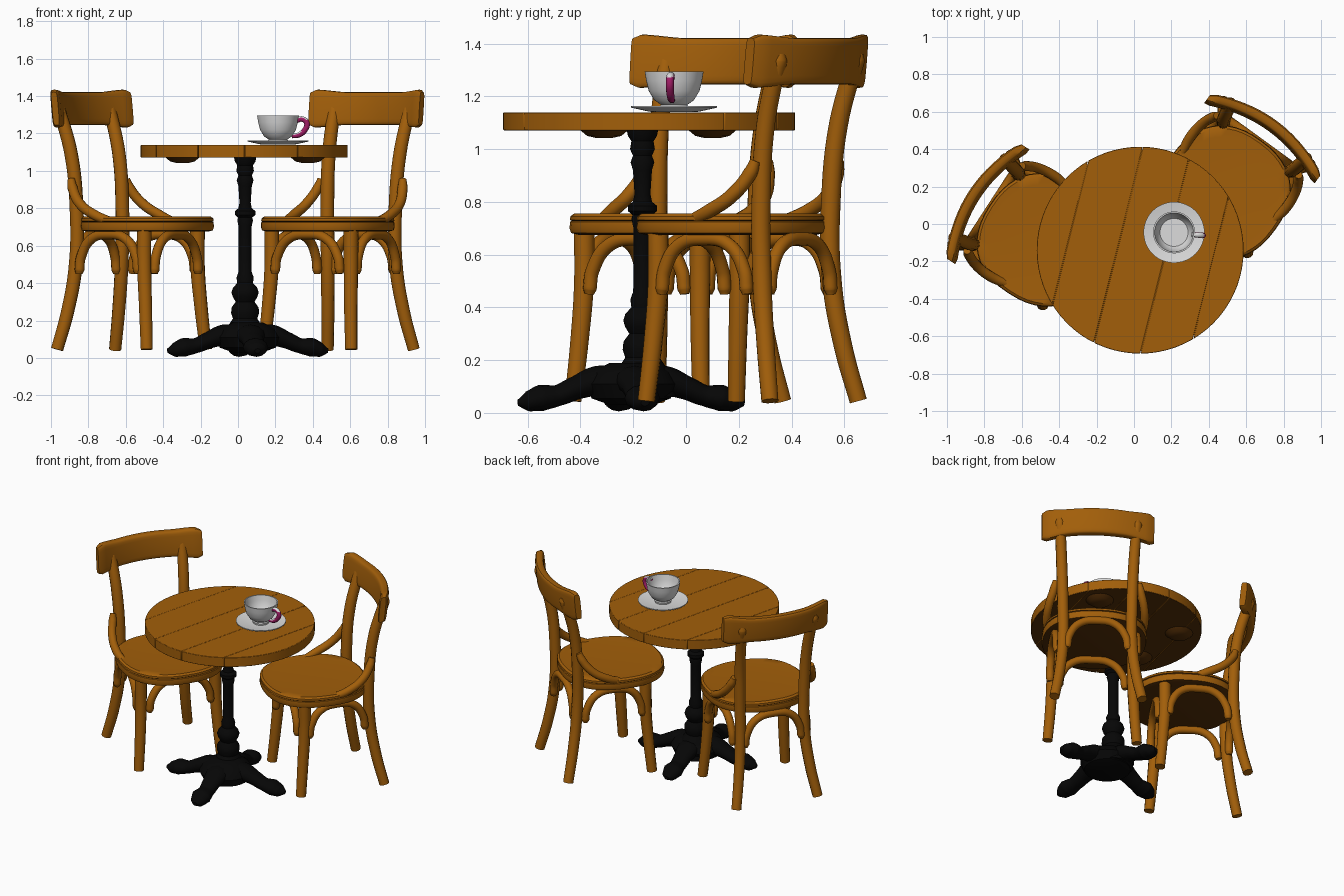
import bpy, bmesh, math
from mathutils import Vector, Matrix

if "Cube" in bpy.data.objects:
    bpy.data.objects.remove(bpy.data.objects["Cube"])

def material(name, c):
    m = bpy.data.materials.new(name)
    m.diffuse_color = (*c, 1)
    m.use_nodes = True
    m.node_tree.nodes["Principled BSDF"].inputs["Base Color"].default_value = m.diffuse_color
    return m

WOOD = material("honey_wood", (0.36, 0.113, 0.003))
RAW = material("dark_brown_underside", (0.09, 0.028, 0.002))
IRON = material("black_iron", (0.002, 0.002, 0.002))
CHINA = material("white_china", (0.72, 0.72, 0.72))
PINK = material("dark_pink", (0.35, 0.012, 0.13))

def finish(name, me, mat, M=Matrix(), angle=40):
    me.materials.clear()
    me.materials.append(mat)
    for p in me.polygons:
        p.use_smooth = True
        p.material_index = 0
    me.set_sharp_from_angle(angle=math.radians(angle))
    ob = bpy.data.objects.new(name, me)
    bpy.context.collection.objects.link(ob)
    ob.matrix_world = M
    return ob

def second_colour(ob, mat, rule):
    """Give a second material to the faces that meet the rule."""
    ob.data.materials.append(mat)
    for p in ob.data.polygons:
        if rule(p):
            p.material_index = 1

def loft(name, rings, mat, M=Matrix(), angle=40):
    """Skin a list of closed rings and cap both ends."""
    bm = bmesh.new()
    vs = [[bm.verts.new(p) for p in r] for r in rings]
    n = len(vs[0])
    for a, b in zip(vs, vs[1:]):
        for i in range(n):
            bm.faces.new((a[i], a[(i + 1) % n], b[(i + 1) % n], b[i]))
    bm.faces.new(vs[0][::-1])
    bm.faces.new(vs[-1])
    bmesh.ops.recalc_face_normals(bm, faces=bm.faces)
    me = bpy.data.meshes.new(name)
    bm.to_mesh(me)
    bm.free()
    return finish(name, me, mat, M, angle)

def oval(rx, ry, z, e=2.0, n=48):
    """Superellipse ring at height z."""
    f = lambda t: math.copysign(abs(t) ** (2 / e), t)
    return [Vector((rx * f(math.cos(2 * math.pi * i / n)),
                    ry * f(math.sin(2 * math.pi * i / n)), z)) for i in range(n)]

def lathe(name, profile, mat, M, n=48):
    return loft(name, [oval(r, r, z, 2, n) for r, z in profile], mat, M)

def tube(name, pts, mat, M=Matrix()):
    """Smooth rod through (x, y, z, radius) points."""
    cu = bpy.data.curves.new(name, 'CURVE')
    cu.dimensions = '3D'
    cu.bevel_depth = 1
    cu.bevel_resolution = 4
    cu.resolution_u = 8
    cu.use_fill_caps = True
    sp = cu.splines.new('BEZIER')
    sp.bezier_points.add(len(pts) - 1)
    for bp, p in zip(sp.bezier_points, pts):
        bp.co = p[:3]
        bp.radius = p[3]
        bp.handle_left_type = bp.handle_right_type = 'AUTO'
    tmp = bpy.data.objects.new("tmp", cu)
    bpy.context.collection.objects.link(tmp)
    dg = bpy.context.evaluated_depsgraph_get()
    me = bpy.data.meshes.new_from_object(tmp.evaluated_get(dg))
    bpy.data.objects.remove(tmp)
    return finish(name, me, mat, M, 50)

def chair(tag, x, y, deg):
    M = Matrix.Translation((x, y, 0)) @ Matrix.Rotation(math.radians(deg), 4, 'Z')
    # seat with a soft rim and a raw underside
    prof = [(.31, .675), (.335, .682), (.341, .70), (.339, .724), (.334, .728),
            (.339, .732), (.338, .745), (.325, .755), (.28, .752)]
    seat = loft(tag + "_seat", [oval(r, r, z, 2.35) for r, z in prof], WOOD, M)
    second_colour(seat, RAW, lambda p: p.normal.z < -.5)
    # curved backrest board with flared, rounded ends
    rings = []
    for i in range(25):
        s = -1 + i / 12
        a = abs(s)
        h = .088 + .014 * max(0, 1 - abs(a - .9) / .35)
        t = .03
        if a > .95:
            h, t = .088, .02
        ring = []
        for p in oval(t, h, 0, 5, 20):
            v = .35 + .09 * (1 - s * s) + p.x + p.y * .1
            ring.append(Vector((.365 * s, v, 1.333 + p.y)))
        rings.append(ring)
    loft(tag + "_backrest", rings, WOOD, M)
    for s, side in ((-1, "left"), (1, "right")):
        # back leg and post in one bent rod
        tube(f"{tag}_back_leg_{side}", [
            (s * .285, .39, .045, .033), (s * .25, .345, .25, .035),
            (s * .225, .31, .5, .037), (s * .225, .305, .8, .037),
            (s * .235, .335, 1.1, .036), (s * .25, .405, 1.34, .034),
            (s * .252, .411, 1.365, .022)], WOOD, M)
        # front leg
        tube(f"{tag}_front_leg_{side}", [
            (s * .29, -.185, .045, .033), (s * .272, -.165, .28, .036),
            (s * .262, -.15, .5, .039), (s * .262, -.15, .69, .04)], WOOD, M)
        # bent bracket from seat to post
        tube(f"{tag}_bracket_{side}", [
            (s * .305, .04, .73, .024), (s * .318, .13, .765, .027),
            (s * .308, .23, .825, .027), (s * .28, .295, .91, .027),
            (s * .27, .31, .955, .02)], WOOD, M)
    # inverted U hoops between neighbouring legs
    corners = [Vector((-.245, -.15)), Vector((.245, -.15)),
               Vector((.225, .29)), Vector((-.225, .29))]
    for i, side in enumerate(("front", "right", "back", "left")):
        a, b = corners[i], corners[(i + 1) % 4]
        d = (b - a).normalized()
        out = Vector((d.y, -d.x)) * .035
        path = [(.06, .45, .018), (.065, .47, .026), (.09, .54, .026), (.24, .635, .026),
                (.5, .66, .026), (.76, .635, .026), (.91, .54, .026), (.935, .47, .026),
                (.94, .45, .018)]
        tube(f"{tag}_hoop_{side}",
             [(*(a.lerp(b, t) + out), z, r) for t, z, r in path], WOOD, M)

chair("left_chair", -.485, -.085, 57)
chair("right_chair", .48, .17, -36)

# table top: planks cut from a disc, over a core that leaves shallow seams
TX, TY = .033, -.14
T = Matrix.Translation((TX, TY, 0))
nrm = Vector((math.cos(math.radians(-14)), math.sin(math.radians(-14)), 0))
cuts = [-.6, -.385, -.12, .135, .39, .6]
for k, (lo, hi) in enumerate(zip(cuts, cuts[1:])):
    bm = bmesh.new()
    bmesh.ops.create_cone(bm, cap_ends=True, segments=72, radius1=.553, radius2=.553,
                          depth=.068, matrix=Matrix.Translation((0, 0, 1.105)))
    for off, sign in ((lo + .0015, -1), (hi - .0015, 1)):
        res = bmesh.ops.bisect_plane(
            bm, geom=bm.verts[:] + bm.edges[:] + bm.faces[:], plane_co=nrm * off,
            plane_no=nrm * sign, clear_outer=True)
        edges = [g for g in res["geom_cut"] if isinstance(g, bmesh.types.BMEdge)]
        if edges:
            bmesh.ops.holes_fill(bm, edges=edges, sides=0)
    me = bpy.data.meshes.new("plank")
    bm.to_mesh(me)
    bm.free()
    ob = finish(f"table_plank_{k + 1}", me, WOOD, T, 30)
    second_colour(ob, RAW, lambda p: p.normal.z < -.5)
    bev = ob.modifiers.new("soft_edge", 'BEVEL')
    bev.width = .003
    bev.segments = 2
    bev.limit_method = 'ANGLE'
lathe("table_core", [(.54, 1.075), (.54, 1.1375)], WOOD, T, 72)
# low pads under the top
for i, (px, py) in enumerate(((-.33, -.17), (.34, -.17), (-.33, .24), (.34, .24))):
    lathe(f"underside_pad_{i + 1}", [(.03, 1.042), (.065, 1.05), (.095, 1.075)], RAW,
          Matrix.Translation((TX + px, TY + py, 0)), 20)

# turned iron column
lathe("column", [
    (.13, .06), (.12, .13), (.085, .18), (.065, .21), (.075, .24), (.072, .27),
    (.05, .30), (.065, .325), (.073, .35), (.065, .375), (.042, .40), (.046, .43),
    (.035, .46), (.034, .70), (.042, .735), (.038, .75), (.055, .765), (.055, .785),
    (.036, .80), (.03, .83), (.036, .92), (.045, .95), (.036, .975), (.047, 1.0),
    (.042, 1.03), (.055, 1.05), (.06, 1.075)], IRON, Matrix.Translation((.038, -.165, 0)), 24)
# base hub and four scrolled feet
B = Matrix.Translation((.052, -.208, 0))
lathe("base_hub", [(.08, .03), (.15, .055), (.175, .11), (.15, .155), (.08, .19)],
      IRON, B, 24)
for k in range(4):
    R = B @ Matrix.Rotation(math.radians(7 + 90 * k), 4, 'Z') @ Matrix.Diagonal((1, 1.35, 1, 1))
    tube(f"base_foot_{k + 1}", [
        (.02, 0, .11, .06), (.13, 0, .12, .058), (.21, 0, .095, .045),
        (.28, 0, .066, .04), (.345, 0, .056, .05), (.395, 0, .043, .038),
        (.432, 0, .038, .012)], IRON, R)

# cup and saucer
C = Matrix.Translation((.214, -.045, 0))
lathe("saucer", [(.08, 1.14), (.10, 1.143), (.163, 1.157), (.163, 1.163),
                 (.10, 1.152), (.06, 1.149)], CHINA, C)
lathe("cup", [(.052, 1.148), (.055, 1.162), (.05, 1.168), (.075, 1.185), (.096, 1.22),
              (.106, 1.26), (.112, 1.295), (.104, 1.295), (.097, 1.26), (.086, 1.22),
              (.075, 1.205)], CHINA, C)
# handle painted pink except along its top
handle = tube("cup_handle", [
    (.098, 0, 1.268, .013), (.13, 0, 1.277, .015), (.155, 0, 1.255, .015),
    (.143, 0, 1.217, .015), (.113, 0, 1.193, .014), (.075, 0, 1.185, .011)],
    PINK, C @ Matrix.Rotation(math.radians(-6), 4, 'Z'))
second_colour(handle, CHINA, lambda p: p.normal.z > .5)
